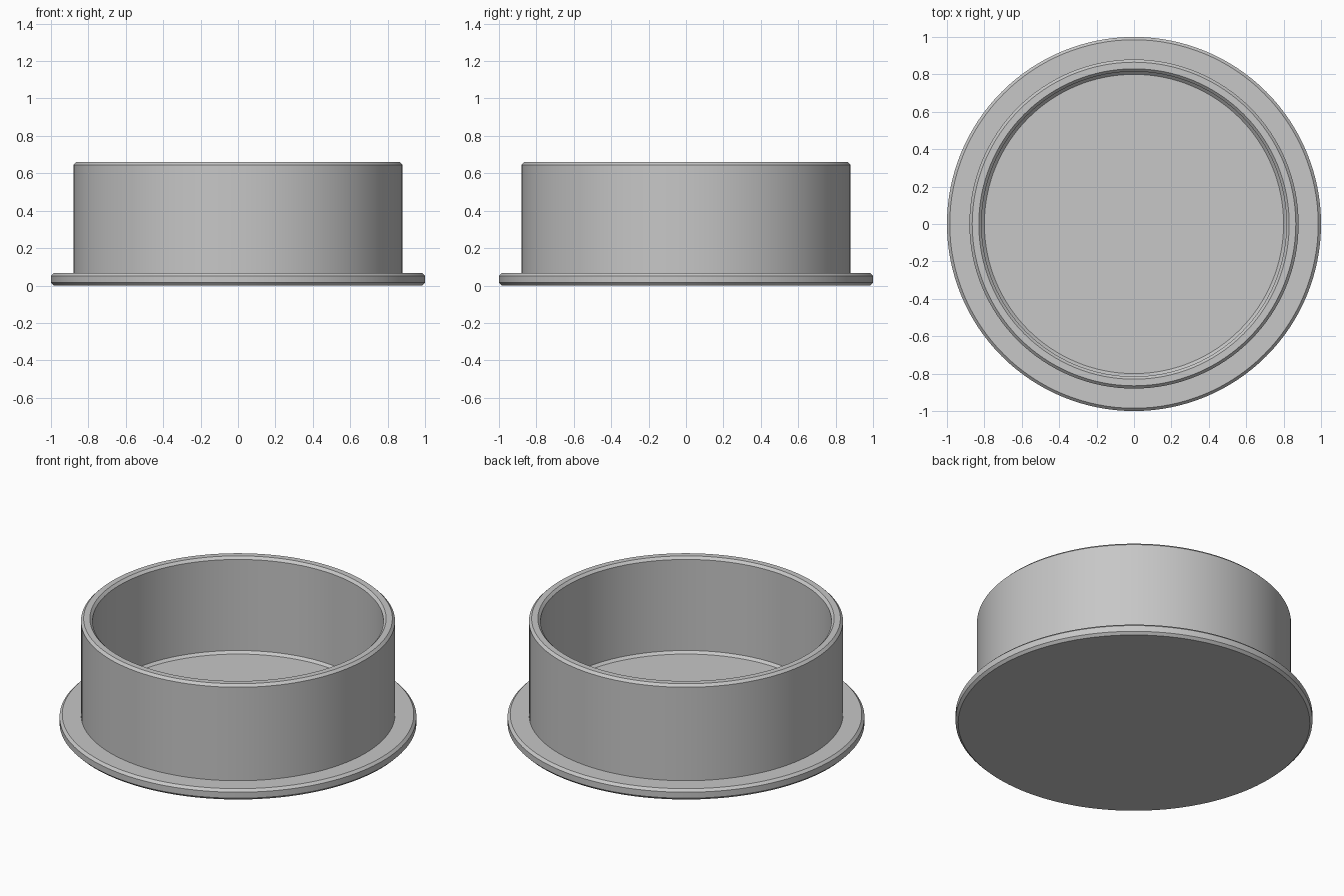
import bpy
import bmesh
import math

if "Cube" in bpy.data.objects:
    bpy.data.objects.remove(bpy.data.objects["Cube"], do_unlink=True)

SEGMENTS = 128
CHAMFER = 0.015
FLANGE_TOP = 0.067
WALL_TOP = 0.66
FLANGE_R, OUTER_R, INNER_R = 1.0, 0.88, 0.815

# Plain grey material
grey = bpy.data.materials.new("plain grey")
grey.use_nodes = True
colour = (0.57, 0.57, 0.57, 1)
grey.diffuse_color = colour
grey.node_tree.nodes["Principled BSDF"].inputs["Base Color"].default_value = colour


def lathe(name, profile, material):
    """Turn a radius/height profile around z; the ends lie on the axis."""
    bm = bmesh.new()
    verts = [bm.verts.new((r, 0, z)) for r, z in profile]
    edges = [bm.edges.new(pair) for pair in zip(verts, verts[1:])]
    bmesh.ops.spin(bm, geom=verts + edges, cent=(0, 0, 0), axis=(0, 0, 1),
                   angle=math.tau, steps=SEGMENTS, use_duplicate=False)
    bmesh.ops.remove_doubles(bm, verts=bm.verts, dist=0.0001)
    bmesh.ops.recalc_face_normals(bm, faces=bm.faces)
    mesh = bpy.data.meshes.new(name)
    bm.to_mesh(mesh)
    bm.free()
    mesh.materials.append(material)
    obj = bpy.data.objects.new(name, mesh)
    bpy.context.collection.objects.link(obj)
    return obj


# Flanged cup: underside, flange, outer wall, rim, inner wall, floor
c = CHAMFER
cup = lathe("flanged_cup", [
    (0, 0),
    (FLANGE_R - c, 0), (FLANGE_R, c),
    (FLANGE_R, FLANGE_TOP - c), (FLANGE_R - c, FLANGE_TOP),
    (OUTER_R, FLANGE_TOP),
    (OUTER_R, WALL_TOP - c), (OUTER_R - c, WALL_TOP),
    (INNER_R + c, WALL_TOP), (INNER_R, WALL_TOP - c),
    (INNER_R, FLANGE_TOP + c), (INNER_R - c, FLANGE_TOP),
    (0, FLANGE_TOP),
], grey)

# Smooth round walls with crisp chamfers
bpy.ops.object.select_all(action="DESELECT")
cup.select_set(True)
bpy.context.view_layer.objects.active = cup
bpy.ops.object.shade_smooth_by_angle(angle=math.radians(30))
